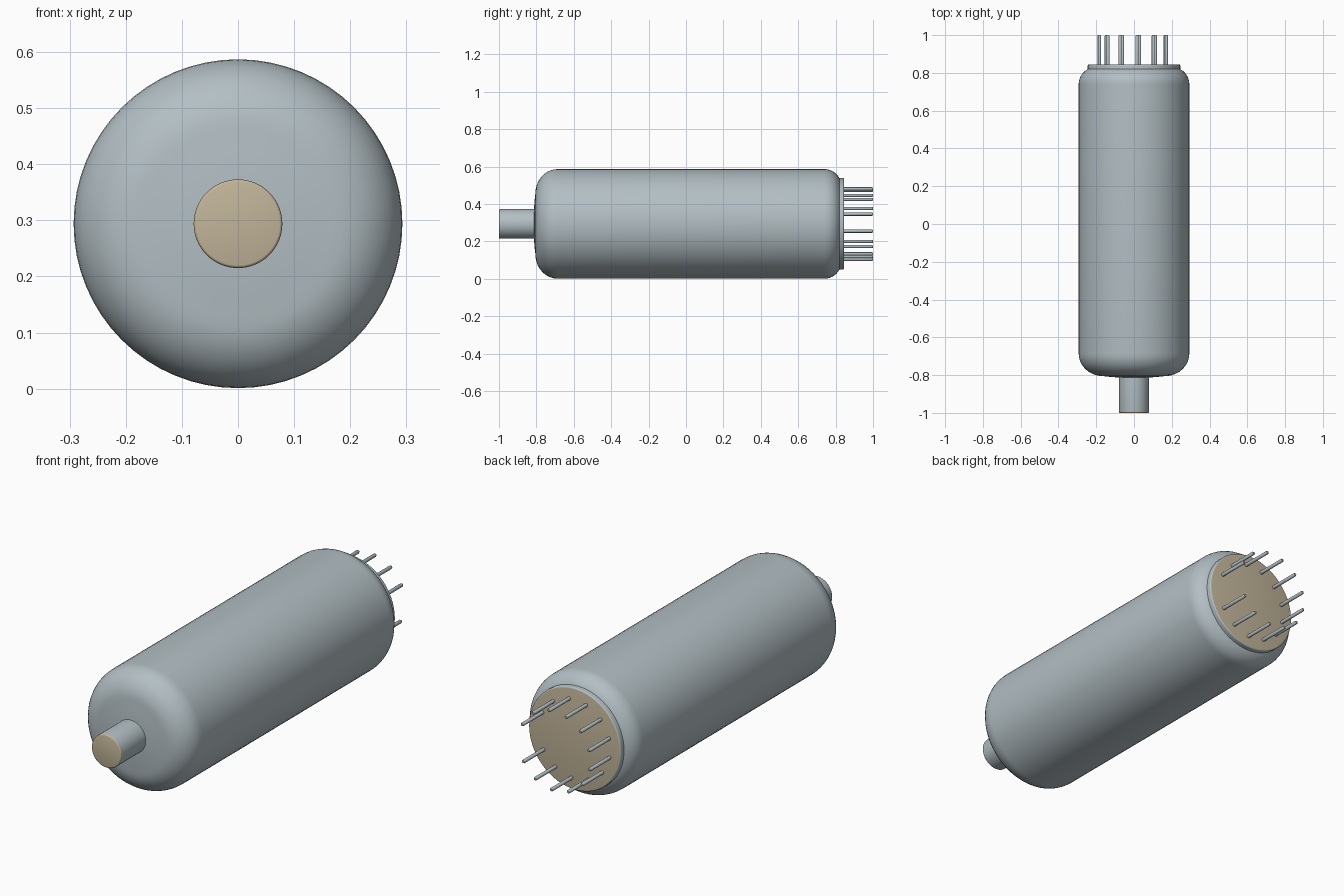
import bpy, bmesh, math
from mathutils import Matrix, Vector

cube = bpy.data.objects.get("Cube")
if cube:
    bpy.data.objects.remove(cube, do_unlink=True)

AXIS_Z = 0.294


def material(name, rgb):
    m = bpy.data.materials.new(name)
    m.use_nodes = True
    m.diffuse_color = (*rgb, 1)
    m.node_tree.nodes["Principled BSDF"].inputs["Base Color"].default_value = (*rgb, 1)
    return m


GLASS = material("pale_blue_grey", (0.45, 0.52, 0.55))
TAN = material("warm_tan", (0.54, 0.46, 0.32))


def arc(cr, cy, rr, ry, a0, a1, n=10):
    """Elliptical arc of (radius, y) points, angles in degrees."""
    steps = [math.radians(a0 + (a1 - a0) * i / n) for i in range(n + 1)]
    return [(cr + rr * math.cos(a), cy + ry * math.sin(a)) for a in steps]


def lathe(name, profile, x=0.0, z=AXIS_Z, sides=64, tan_rule=None):
    """Spin a (radius, y) profile around an axis parallel to y."""
    bm = bmesh.new()
    verts = [bm.verts.new((r, y, 0)) for r, y in profile]
    edges = [bm.edges.new(p) for p in zip(verts, verts[1:])]
    bmesh.ops.spin(bm, geom=verts + edges, cent=(0, 0, 0), axis=(0, 1, 0),
                   angle=math.tau, steps=sides, use_duplicate=False)
    bmesh.ops.remove_doubles(bm, verts=bm.verts, dist=1e-5)
    bmesh.ops.recalc_face_normals(bm, faces=bm.faces)
    for f in bm.faces:
        f.smooth = True
        if tan_rule and tan_rule(f.calc_center_median()):
            f.material_index = 1
    mesh = bpy.data.meshes.new(name)
    bm.to_mesh(mesh)
    bm.free()
    mesh.materials.append(GLASS)
    if tan_rule:
        mesh.materials.append(TAN)
    obj = bpy.data.objects.new(name, mesh)
    obj.location = (x, 0, z)
    bpy.context.collection.objects.link(obj)
    bpy.ops.object.select_all(action="DESELECT")
    obj.select_set(True)
    bpy.context.view_layer.objects.active = obj
    bpy.ops.object.shade_smooth_by_angle(angle=math.radians(40))
    return obj


# Main envelope: shallow domed front, rounded shoulders, flat back
lathe("tube_body",
      [(0, -0.815), (0.08, -0.813), (0.13, -0.809)]
      + arc(0.165, -0.685, 0.128, 0.120, -90, 0)
      + arc(0.203, 0.74, 0.09, 0.09, 0, 90)
      + [(0, 0.83)])

# Front stub with a tan end face
lathe("front_stub",
      [(0, -1.0), (0.074, -1.0)]
      + arc(0.074, -0.994, 0.005, 0.006, -90, 0, 3)
      + [(0.079, -0.80), (0, -0.80)],
      tan_rule=lambda c: c.y < -0.99 and c.y > -1.1)

# Back flange carrying the pins
lathe("base_disc",
      [(0, 0.80), (0.245, 0.80)]
      + arc(0.238, 0.838, 0.007, 0.007, 0, 90, 4)
      + [(0, 0.845)],
      tan_rule=lambda c: c.y > 0.8445)

# Ring of pins: thirteen places, one left empty as a key
PLACES = 13
for i in range(1, PLACES):
    a = math.radians(-2 + 360 * i / PLACES)
    lathe(f"pin_{i}",
          [(0, 0.83), (0.0085, 0.83), (0.0085, 0.995), (0.006, 1.0), (0, 1.0)],
          x=0.19 * math.cos(a), z=AXIS_Z + 0.19 * math.sin(a), sides=16)
